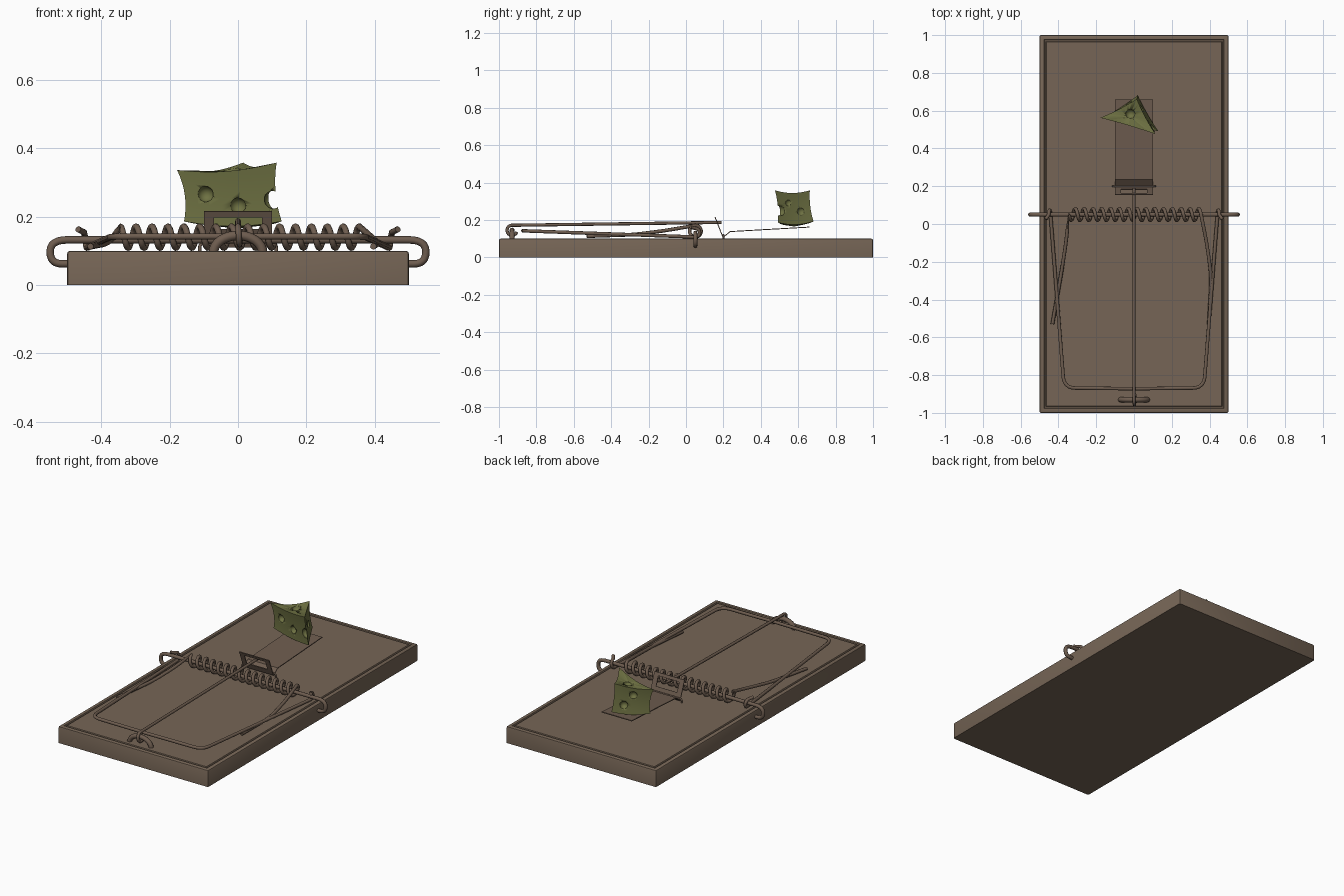
import bpy, bmesh, math
from mathutils import Vector

if "Cube" in bpy.data.objects:
    bpy.data.objects.remove(bpy.data.objects["Cube"])


def material(name, rgb):
    m = bpy.data.materials.new(name)
    m.diffuse_color = (*rgb, 1)
    m.use_nodes = True
    m.node_tree.nodes["Principled BSDF"].inputs["Base Color"].default_value = m.diffuse_color
    return m


WOOD = material("brown wood", (0.180, 0.130, 0.092))
METAL = material("brown metal", (0.155, 0.108, 0.078))
CHEESE = material("olive cheese", (0.155, 0.165, 0.055))


def make(name, bm, mat, smooth=None):
    me = bpy.data.meshes.new(name)
    bmesh.ops.recalc_face_normals(bm, faces=bm.faces)
    bm.to_mesh(me)
    bm.free()
    ob = bpy.data.objects.new(name, me)
    bpy.context.collection.objects.link(ob)
    me.materials.append(mat)
    if smooth:
        select(ob)
        bpy.ops.object.shade_smooth_by_angle(angle=math.radians(smooth))
    return ob


def select(ob):
    bpy.ops.object.select_all(action='DESELECT')
    ob.select_set(True)
    bpy.context.view_layer.objects.active = ob


def wire(name, pts, r, mat=METAL):
    """Round wire along a path."""
    cu = bpy.data.curves.new(name, 'CURVE')
    cu.dimensions = '3D'
    cu.bevel_depth = r
    cu.bevel_resolution = 2
    cu.use_fill_caps = True
    sp = cu.splines.new('POLY')
    sp.points.add(len(pts) - 1)
    for p, q in zip(sp.points, pts):
        p.co = (*q, 1)
    ob = bpy.data.objects.new(name, cu)
    bpy.context.collection.objects.link(ob)
    cu.materials.append(mat)
    select(ob)
    bpy.ops.object.convert(target='MESH')
    bpy.ops.object.shade_smooth_by_angle(angle=math.radians(50))
    return ob


def rounded(pts, r, n=6):
    """Path with its corners replaced by curves."""
    pts = [Vector(p) for p in pts]
    out = [pts[0]]
    for a, b, c in zip(pts, pts[1:], pts[2:]):
        p = b + (a - b).normalized() * min(r, (a - b).length / 2)
        q = b + (c - b).normalized() * min(r, (c - b).length / 2)
        for i in range(n + 1):
            t = i / n
            out.append(p * (1 - t) ** 2 + b * 2 * t * (1 - t) + q * t * t)
    return out + [pts[-1]]


def arc_yz(x0, x1, cy, cz, r, a0, a1, n):
    """Arc or helix around an axis along x."""
    out = []
    for i in range(n + 1):
        t = i / n
        a = math.radians(a0 + (a1 - a0) * t)
        out.append(Vector((x0 + (x1 - x0) * t, cy + r * math.cos(a), cz + r * math.sin(a))))
    return out


# Wooden base with softened edges and a groove near the rim
bm = bmesh.new()
bmesh.ops.create_cube(bm, size=1)
for v in bm.verts:
    v.co = (v.co.x, v.co.y * 2, (v.co.z + 0.5) * 0.1)
edges = [e for e in bm.edges if any(v.co.z > 0.05 for v in e.verts)]
bmesh.ops.bevel(bm, geom=edges, offset=0.008, segments=2, profile=0.5, affect='EDGES')
bm.normal_update()
top = max(bm.faces, key=lambda f: f.calc_center_median().z + f.calc_area())
for inset, depth in ((0.022, 0), (0.004, -0.007), (0.009, 0), (0.004, 0.007)):
    bmesh.ops.inset_region(bm, faces=[top], thickness=inset, depth=0)
    for v in top.verts:
        v.co.z += depth
make("base", bm, WOOD, 30)

# Axle, its ends curled down into the base sides
AY, AZ = 0.05, 0.132
half = rounded([(0, AY, AZ), (0.55, AY, AZ), (0.55, AY, 0.062), (0.48, AY, 0.062)], 0.05)
left = [Vector((-p.x, p.y, p.z)) for p in reversed(half)]
wire("axle", left[:-1] + half[1:], 0.011)

# Coil spring with two arms pressing on the striking bar
coil = arc_yz(-0.345, 0.355, AY, 0.14, 0.031, 90, 90 + 360 * 15, 15 * 20)
arm_l = rounded([(-0.345, AY, 0.171), (-0.36, -0.10, 0.145), (-0.385, -0.26, 0.122), (-0.432, -0.53, 0.113)], 0.06)
arm_r = rounded([(0.355, AY, 0.171), (0.385, -0.10, 0.145), (0.41, -0.28, 0.122), (0.396, -0.53, 0.113)], 0.06)
wire("spring", arm_l[::-1][:-1] + coil + arm_r[1:], 0.0095)

# U-shaped striking bar hooked round the axle
hook = [Vector((0.468, 0.025, 0.163))] + arc_yz(0.452, 0.442, AY, AZ, 0.023, 95, -90, 12)
bend = rounded([hook[-1], (0.37, -0.868, 0.142), (0, -0.872, 0.142)], 0.06)
side = hook + bend[1:]
wire("striking_bar", side + [Vector((-p.x, p.y, p.z)) for p in reversed(side[:-1])], 0.0095)

# Staple near the front edge
arch = [(0.072 * math.cos(a), -0.93, 0.095 + 0.05 * math.sin(a))
        for a in (math.pi * i / 16 for i in range(17))]
wire("staple", arch, 0.014)

# Locking rod looped on the staple
loop = arc_yz(0.006, 0, -0.93, 0.145, 0.027, -20, -270, 18)
wire("locking_rod", loop + [Vector((0, -0.90, 0.172)), Vector((0, 0.19, 0.187))], 0.0085)

# Trigger plate: bent strip, the upright flap has a window
prof = [(0.155, 0.216), (0.162, 0.199), (0.183, 0.144), (0.196, 0.112),
        (0.204, 0.112), (0.236, 0.138), (0.66, 0.162)]
bm = bmesh.new()
xs = (-0.1, -0.07, 0.07, 0.1)
grid = [[bm.verts.new((x, y, z)) for x in xs] for y, z in prof]
for j in range(len(prof) - 1):
    for i in range(3):
        if not (j == 1 and i == 1):
            bm.faces.new((grid[j][i], grid[j][i + 1], grid[j + 1][i + 1], grid[j + 1][i]))
plate = make("trigger_plate", bm, METAL)
mod = plate.modifiers.new("thickness", 'SOLIDIFY')
mod.thickness = 0.005
mod.offset = 0

# Hinge pin held in the fold of the plate
wire("hinge_pin", rounded([(-0.112, 0.2, 0.095), (-0.112, 0.2, 0.121), (0.112, 0.2, 0.121),
                           (0.112, 0.2, 0.095)], 0.012), 0.005)

# Cheese wedge with hollow sides
lo = [Vector(p) for p in ((-0.158, 0.565, 0.186), (0.128, 0.492, 0.186), (0.02, 0.682, 0.192))]
hi = [Vector(p) for p in ((-0.178, 0.562, 0.336), (0.113, 0.476, 0.358), (0.015, 0.662, 0.358))]
N = 8
bm = bmesh.new()
rings = []
for k in range(N + 1):
    t = k / N
    cs = [a.lerp(b, t) for a, b in zip(lo, hi)]
    mid = sum(cs, Vector()) / 3
    ring = []
    for e in range(3):
        for i in range(N):
            s = i / N
            p = cs[e].lerp(cs[(e + 1) % 3], s)
            sag = 4 * s * (1 - s)
            pull = 0.32 * t * (1 - t) + 0.07 * sag
            p += Vector((mid.x - p.x, mid.y - p.y, 0)) * pull
            p.z -= 0.014 * sag
            ring.append(bm.verts.new(p))
    rings.append(ring)
M = 3 * N
for a, b in zip(rings, rings[1:]):
    for i in range(M):
        bm.faces.new((a[i], a[(i + 1) % M], b[(i + 1) % M], b[i]))
for ring, z in ((rings[0], 0.165), (rings[-1], 0.332)):
    mid = sum((v.co for v in ring), Vector()) / M
    c = bm.verts.new((mid.x, mid.y, z))
    for i in range(M):
        bm.faces.new((ring[i], ring[(i + 1) % M], c))
cheese = make("cheese", bm, CHEESE, 35)

# Holes in the cheese
bm = bmesh.new()
holes = [(-0.095, 0.548, 0.266, 0.023), (0.0, 0.528, 0.232, 0.023), (0.105, 0.505, 0.25, 0.028),
         (0.082, 0.552, 0.292, 0.020), (0.052, 0.618, 0.246, 0.024), (-0.02, 0.583, 0.338, 0.025),
         (-0.075, 0.61, 0.29, 0.022), (-0.03, 0.635, 0.23, 0.022), (0.04, 0.648, 0.325, 0.018)]
for x, y, z, r in holes:
    new = bmesh.ops.create_icosphere(bm, subdivisions=3, radius=r)["verts"]
    bmesh.ops.translate(bm, verts=new, vec=(x, y, z))
cutter = make("hole_cutter", bm, CHEESE, 60)
cutter.hide_render = True
cut = cheese.modifiers.new("holes", 'BOOLEAN')
cut.object = cutter
cut.operation = 'DIFFERENCE'
cut.solver = 'EXACT'
cut.use_self = True
select(cheese)
bpy.ops.object.modifier_apply(modifier="holes")
bpy.data.objects.remove(cutter)
